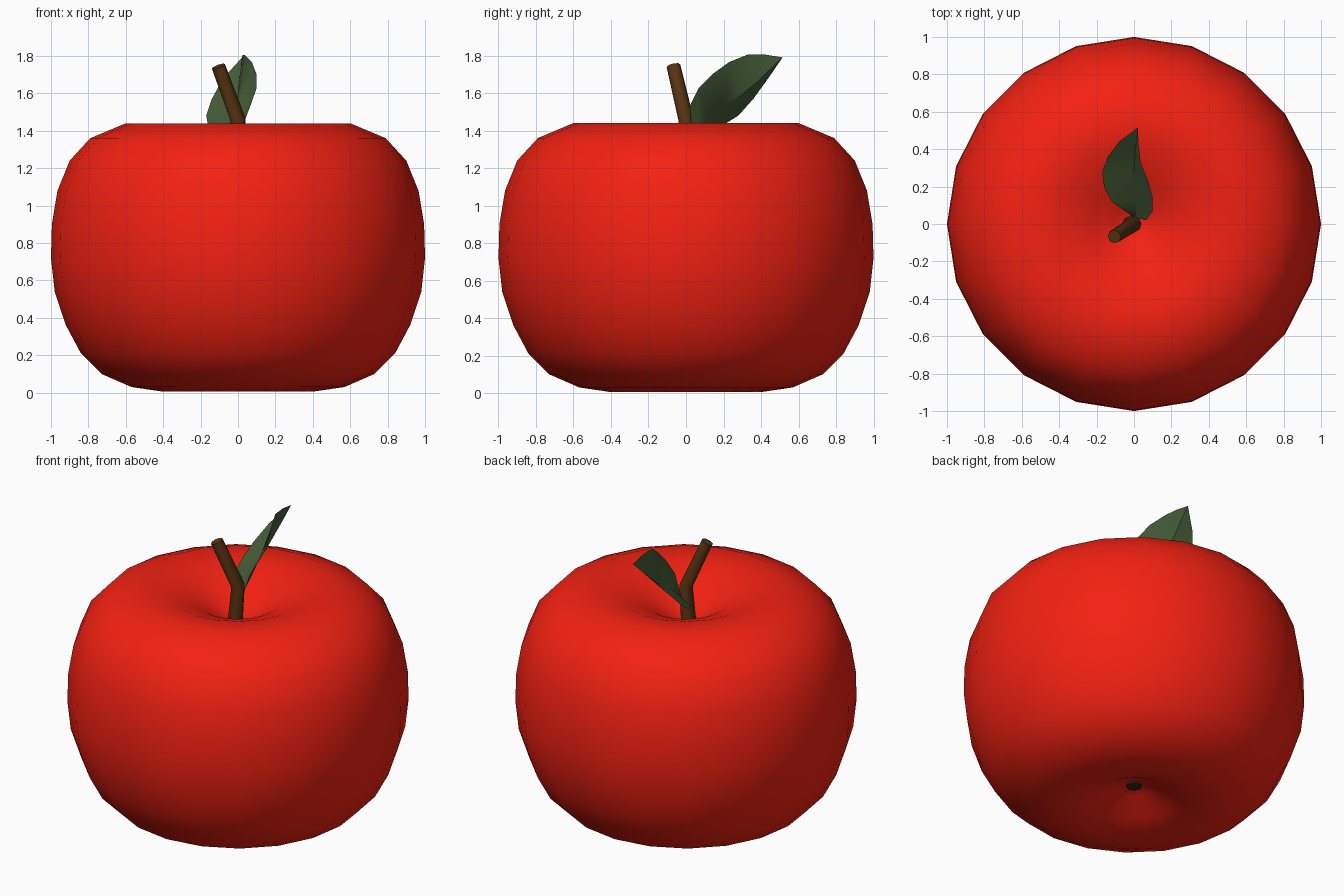
import bpy, bmesh
from math import cos, sin, pi
from mathutils import Vector

if "Cube" in bpy.data.objects:
    bpy.data.objects.remove(bpy.data.objects["Cube"])


def material(name, rgb):
    m = bpy.data.materials.new(name)
    m.diffuse_color = (*rgb, 1)
    m.use_nodes = True
    m.node_tree.nodes["Principled BSDF"].inputs["Base Color"].default_value = m.diffuse_color
    return m


def finish(name, bm, mat, angle=None):
    bmesh.ops.recalc_face_normals(bm, faces=bm.faces)
    me = bpy.data.meshes.new(name)
    bm.to_mesh(me)
    bm.free()
    me.materials.append(mat)
    ob = bpy.data.objects.new(name, me)
    bpy.context.collection.objects.link(ob)
    for p in me.polygons:
        p.use_smooth = True
    if angle:
        bpy.ops.object.select_all(action='DESELECT')
        ob.select_set(True)
        bpy.context.view_layer.objects.active = ob
        bpy.ops.object.shade_smooth_by_angle(angle=angle)
    return ob


def bridge(bm, rings):
    for a, b in zip(rings, rings[1:]):
        n = len(a)
        for i in range(n):
            bm.faces.new((a[i], a[(i + 1) % n], b[(i + 1) % n], b[i]))


def fan(bm, ring, point):
    c = bm.verts.new(point)
    for i in range(len(ring)):
        bm.faces.new((ring[i - 1], ring[i], c))


def tube(name, path, radii, sides, mat):
    bm = bmesh.new()
    pts = [Vector(p) for p in path]
    rings = []
    for i, p in enumerate(pts):
        d = (pts[min(i + 1, len(pts) - 1)] - pts[max(i - 1, 0)]).normalized()
        u = Vector((0, 1, 0)).cross(d).normalized()
        v = d.cross(u)
        rings.append([bm.verts.new(p + radii[i] * (u * cos(2 * pi * k / sides) + v * sin(2 * pi * k / sides)))
                      for k in range(sides)])
    bridge(bm, rings)
    bm.faces.new(rings[0])
    bm.faces.new(rings[-1])
    return finish(name, bm, mat, 0.9)


red = material("red_skin", (0.9, 0.015, 0.006))
brown = material("brown_wood", (0.1, 0.035, 0.006))
green = material("green_leaf", (0.06, 0.11, 0.04))
dark = material("dark_calyx", (0.03, 0.02, 0.008))

# Apple body: lathed profile from bottom hollow to top hollow
profile = [(0.1, 0.12), (0.24, 0.05), (0.4, 0.005), (0.57, 0.03), (0.73, 0.10),
           (0.84, 0.21), (0.92, 0.36), (0.98, 0.54), (1.0, 0.72), (0.995, 0.9),
           (0.965, 1.08), (0.9, 1.24), (0.79, 1.36), (0.6, 1.44), (0.42, 1.425),
           (0.24, 1.355), (0.1, 1.27)]
SEG = 20
bm = bmesh.new()
rings = [[bm.verts.new((r * cos(2 * pi * k / SEG), r * sin(2 * pi * k / SEG), z)) for k in range(SEG)]
         for r, z in profile]
bridge(bm, rings)
fan(bm, rings[0], (0, 0, 0.15))
fan(bm, rings[-1], (0, 0, 1.23))
finish("apple_body", bm, red)

# Bent stem and the dark blossom end underneath
tube("stem", [(-0.02, 0, 1.22), (0.0, 0.0, 1.46), (-0.105, -0.067, 1.745)],
     [0.045, 0.041, 0.037], 8, brown)
tube("blossom_end", [(0, 0, 0.125), (0, 0, 0.17)], [0.045, 0.045], 8, dark)

# Folded leaf: left edge, midrib, right edge at each station
stations = [((-0.05, 0.07, 1.39), (0.01, 0.06, 1.42), (0.065, 0.02, 1.53)),
            ((-0.12, 0.12, 1.405), (0.01, 0.12, 1.475), (0.10, 0.07, 1.63)),
            ((-0.16, 0.2, 1.43), (0.0, 0.2, 1.53), (0.10, 0.14, 1.70)),
            ((-0.17, 0.28, 1.48), (0.0, 0.29, 1.585), (0.075, 0.23, 1.765)),
            ((-0.14, 0.36, 1.57), (0.005, 0.38, 1.66), (0.035, 0.33, 1.805)),
            ((-0.08, 0.44, 1.68), (0.015, 0.45, 1.73), (0.025, 0.42, 1.805))]
bm = bmesh.new()
rows = [[bm.verts.new(p) for p in s] for s in stations]
for a, b in zip(rows, rows[1:]):
    for i in range(2):
        bm.faces.new((a[i], a[i + 1], b[i + 1], b[i]))
for row, point in ((rows[0], (0.0, 0.035, 1.36)), (rows[-1], (0.02, 0.515, 1.79))):
    v = bm.verts.new(point)
    for i in range(2):
        bm.faces.new((row[i], row[i + 1], v))
finish("leaf", bm, green, 0.6)
